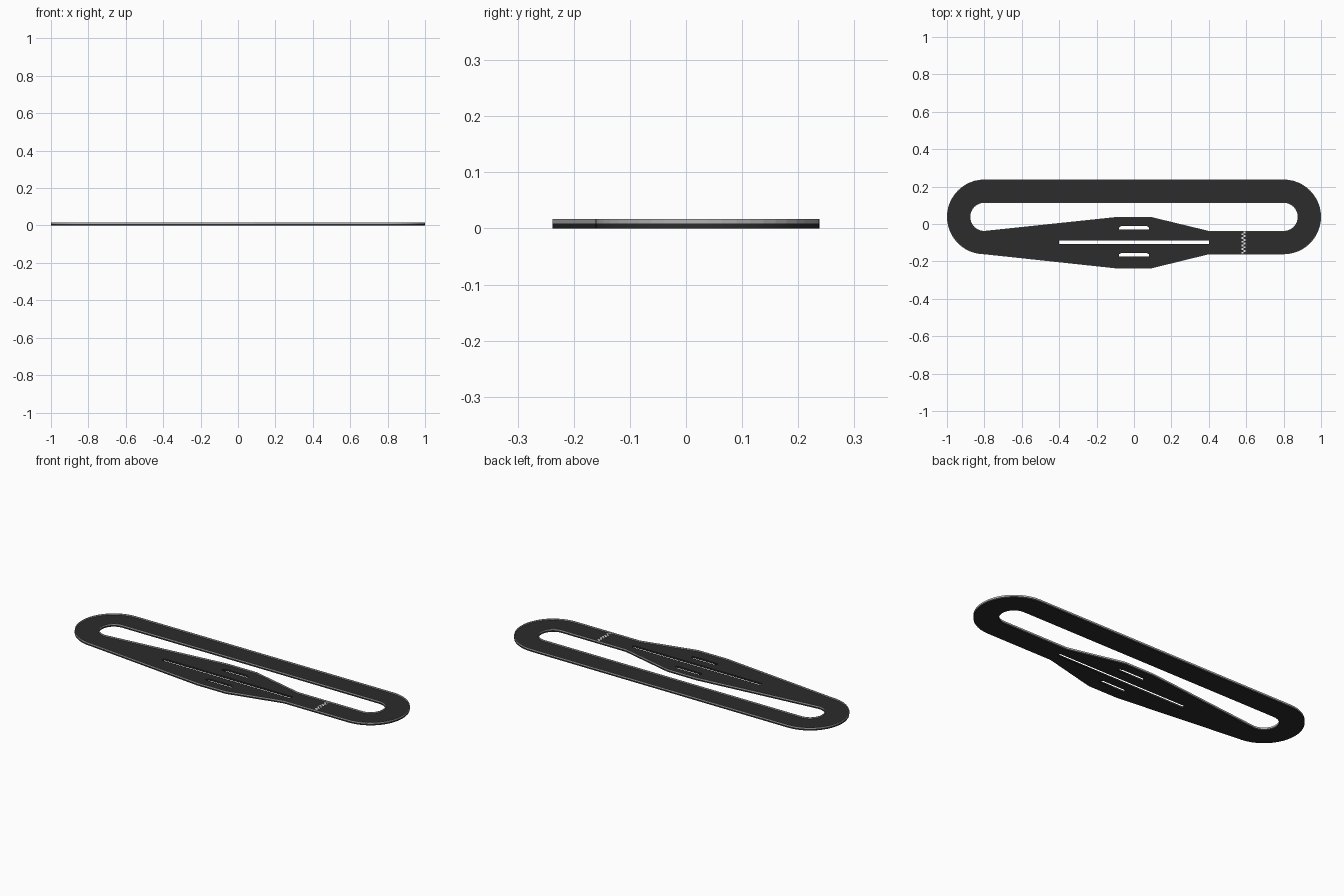
import bpy, bmesh, math
from mathutils import Vector

if "Cube" in bpy.data.objects:
    bpy.data.objects.remove(bpy.data.objects["Cube"])

ROAD_TOP, RAIL_TOP, RAIL_T = 0.009, 0.0165, 0.0025
CY = 0.038            # centre line of the two end bends
R_OUT, R_IN = 0.2, 0.075


def material(name, v):
    m = bpy.data.materials.new(name)
    m.diffuse_color = (v, v, v, 1)
    m.use_nodes = True
    m.node_tree.nodes["Principled BSDF"].inputs["Base Color"].default_value = m.diffuse_color
    return m


asphalt = material("dark_asphalt", 0.025)
rail_grey = material("rail_grey", 0.45)
white = material("paint_white", 0.85)


def bend(cx, r, a0, a1, n=24):
    return [(cx + r * math.cos(math.radians(a0 + (a1 - a0) * i / n)),
             CY + r * math.sin(math.radians(a0 + (a1 - a0) * i / n))) for i in range(n + 1)]


def outline(r, pit):
    # right bend, left bend, then the widened pit section
    return bend(0.8, r, -90, 90) + bend(-0.8, r, 90, 270) + pit


def mesh_object(name, bm, mat):
    me = bpy.data.meshes.new(name)
    bmesh.ops.recalc_face_normals(bm, faces=bm.faces)
    bm.to_mesh(me)
    bm.free()
    me.materials.append(mat)
    ob = bpy.data.objects.new(name, me)
    bpy.context.collection.objects.link(ob)
    return ob


def slab(name, loops, z0, z1, mat):
    # filled flat outline with holes, given thickness
    cu = bpy.data.curves.new(name, 'CURVE')
    cu.dimensions = '2D'
    cu.fill_mode = 'BOTH'
    cu.extrude = (z1 - z0) / 2
    for pts in loops:
        s = cu.splines.new('POLY')
        s.points.add(len(pts) - 1)
        for p, (x, y) in zip(s.points, pts):
            p.co = (x, y, 0, 1)
        s.use_cyclic_u = True
    tmp = bpy.data.objects.new(name + "_outline", cu)
    bpy.context.collection.objects.link(tmp)
    bpy.context.view_layer.update()
    me = bpy.data.meshes.new_from_object(tmp.evaluated_get(bpy.context.evaluated_depsgraph_get()))
    bpy.data.objects.remove(tmp)
    bm = bmesh.new()
    bm.from_mesh(me)
    bmesh.ops.remove_doubles(bm, verts=bm.verts, dist=1e-5)
    bmesh.ops.translate(bm, verts=bm.verts, vec=(0, 0, (z0 + z1) / 2))
    return mesh_object(name, bm, mat)


def rail(name, pts, side):
    # thin wall following a closed outline; side moves it into the road
    bm = bmesh.new()
    n = len(pts)
    rings = []
    for i in range(n):
        p = Vector(pts[i])
        d = ((Vector(pts[(i + 1) % n]) - p).normalized() + (p - Vector(pts[i - 1])).normalized()).normalized()
        q = p + Vector((-d.y, d.x)) * RAIL_T * side
        rings.append([bm.verts.new((c.x, c.y, z)) for c, z in
                      ((p, ROAD_TOP), (p, RAIL_TOP), (q, RAIL_TOP), (q, ROAD_TOP))])
    for i in range(n):
        a, b = rings[i], rings[(i + 1) % n]
        for k in range(4):
            bm.faces.new((a[k], b[k], b[(k + 1) % 4], a[(k + 1) % 4]))
    return mesh_object(name, bm, rail_grey)


# Road with the widened pit section and its three slots
outer = outline(R_OUT, [(-0.09, -0.238), (0.09, -0.238), (0.4, CY - R_OUT)])
inner = outline(R_IN, [(-0.09, 0.038), (0.09, 0.038), (0.4, CY - R_IN)])
median = [(-0.4, -0.107), (0.4, -0.107), (0.4, -0.087), (-0.4, -0.087)]
slots = [[(-0.08, y), (0.08, y), (0.08, y + 0.012), (0.065, y + 0.02),
          (-0.065, y + 0.02), (-0.08, y + 0.012)] for y in (-0.03, -0.174)]
slab("road", [outer, inner, median] + slots, 0, ROAD_TOP, asphalt)

# Guard rails
rail("outer_rail", outer, 1)
rail("inner_rail", inner, -1)

# Chequered start line: two columns of alternating squares
bm = bmesh.new()
rows = 12
step = (R_OUT - R_IN - 0.006) / rows
for r in range(rows):
    x = 0.575 + step * (r % 2)
    y = CY - R_OUT + 0.003 + step * r
    bm.faces.new([bm.verts.new((x + dx, y + dy, ROAD_TOP + 0.0006))
                  for dx, dy in ((0, 0), (step, 0), (step, step), (0, step))])
mesh_object("start_line", bm, white)
